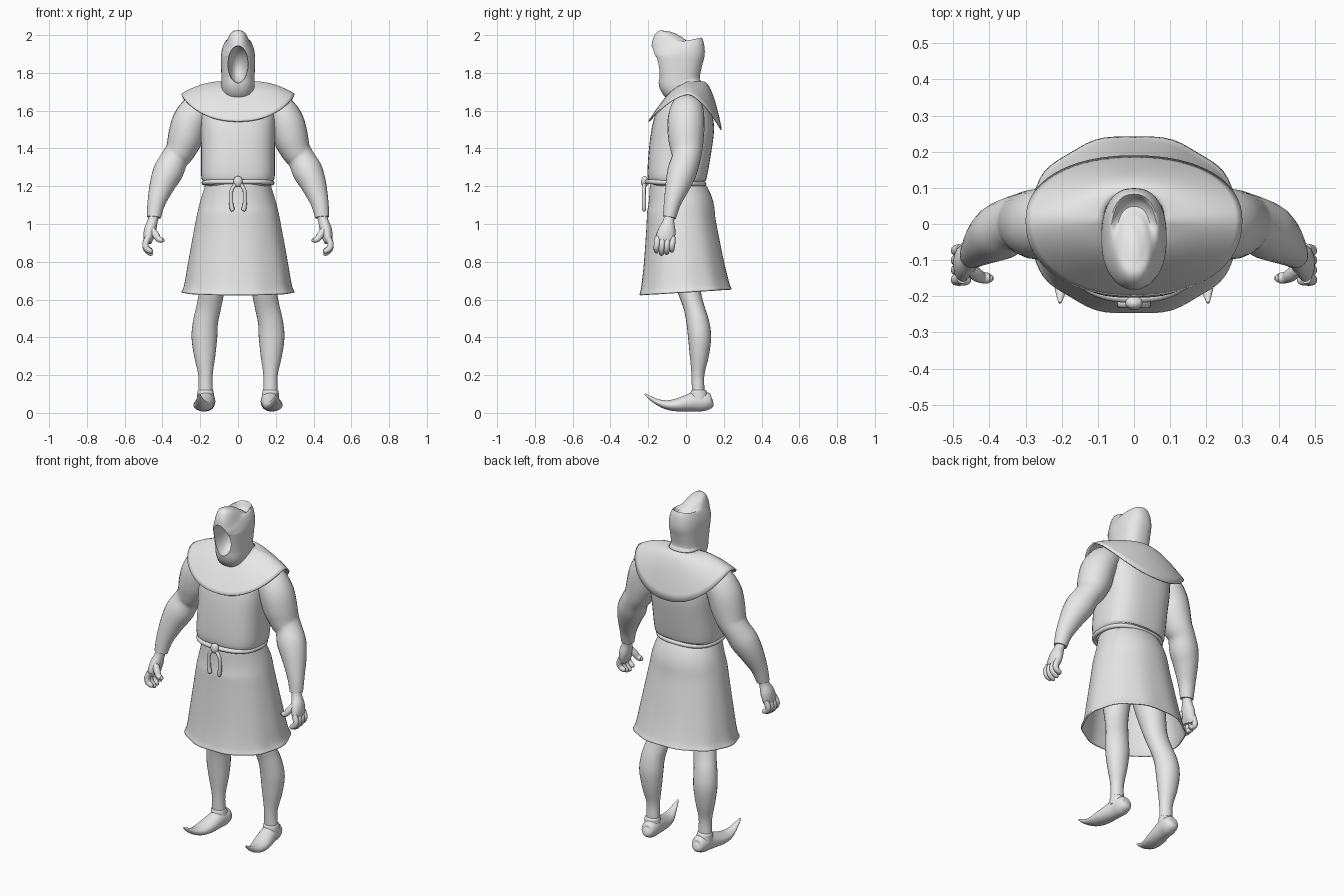
import bpy, bmesh, math
from mathutils import Vector

if "Cube" in bpy.data.objects:
    bpy.data.objects.remove(bpy.data.objects["Cube"])

cloth = bpy.data.materials.new("light_grey")
cloth.use_nodes = True
cloth.diffuse_color = (0.8, 0.8, 0.8, 1)
cloth.node_tree.nodes["Principled BSDF"].inputs["Base Color"].default_value = (0.8, 0.8, 0.8, 1)


def finish(name, bm, thickness=0):
    """Turn a bmesh into a smooth shaded object."""
    bmesh.ops.recalc_face_normals(bm, faces=bm.faces)
    mesh = bpy.data.meshes.new(name)
    bm.to_mesh(mesh)
    bm.free()
    mesh.materials.append(cloth)
    obj = bpy.data.objects.new(name, mesh)
    bpy.context.collection.objects.link(obj)
    bpy.ops.object.select_all(action='DESELECT')
    obj.select_set(True)
    bpy.context.view_layer.objects.active = obj
    bpy.ops.object.shade_smooth_by_angle(angle=math.radians(45))
    if thickness:
        mod = obj.modifiers.new("thickness", 'SOLIDIFY')
        mod.thickness = thickness
    return obj


def spline(points, steps):
    """Catmull-Rom interpolation through rows of values."""
    rows = [Vector(p) for p in points]
    rows = [2 * rows[0] - rows[1]] + rows + [2 * rows[-1] - rows[-2]]
    out = []
    for a, b, c, d in zip(rows, rows[1:], rows[2:], rows[3:]):
        for i in range(steps):
            t = i / steps
            out.append(0.5 * (2 * b + (c - a) * t + (2 * a - 5 * b + 4 * c - d) * t ** 2
                              + (3 * b - a - 3 * c + d) * t ** 3))
    return out + [rows[-2]]


def skin(bm, rings, cap=True):
    """Bridge rings of points, optionally closing both ends."""
    loops = [[bm.verts.new(p) for p in ring] for ring in rings]
    n = len(loops[0])
    for a, b in zip(loops, loops[1:]):
        for i in range(n):
            j = (i + 1) % n
            bm.faces.new((a[i], a[j], b[j], b[i]))
    if cap:
        bm.faces.new(loops[0])
        bm.faces.new(loops[-1])


def superellipse(angle, power):
    c, s = math.cos(angle), math.sin(angle)
    return (math.copysign(abs(c) ** (2 / power), c), math.copysign(abs(s) ** (2 / power), s))


def loft(name, points, side=1, segs=24, steps=4, power=2, cap=True, thickness=0, fold=None):
    """Sweep rows of x, y, z, half width, half depth; rings follow the path."""
    rows = spline(points, steps)
    centres = [Vector(r[:3]) for r in rows]
    rings = []
    for k, (row, c) in enumerate(zip(rows, centres)):
        tangent = (centres[min(k + 1, len(rows) - 1)] - centres[max(k - 1, 0)]).normalized()
        u = (Vector((1, 0, 0)) - tangent * tangent.x).normalized()
        v = tangent.cross(u)
        ring = []
        for i in range(segs):
            a = math.tau * i / segs
            cu, sv = superellipse(a, power)
            grow = fold(a, k / (len(rows) - 1)) if fold else 1
            p = c + (u * cu * row[3] + v * sv * row[4]) * grow
            ring.append((p.x * side, p.y, p.z))
        rings.append(ring)
    bm = bmesh.new()
    skin(bm, rings, cap)
    return finish(name, bm, thickness)


def body(name, rows, **options):
    """Upright loft from rows of z, half width, front y, back y."""
    return loft(name, [(0, (f + b) / 2, z, w, (b - f) / 2) for z, w, f, b in rows], **options)


# Tunic: bloused torso above the belt
body("torso", [(1.2, .165, -.17, .07), (1.225, .185, -.195, .095), (1.26, .195, -.205, .11),
               (1.4, .195, -.195, .135), (1.52, .2, -.175, .15), (1.6, .2, -.14, .14),
               (1.67, .19, -.08, .1), (1.7, .13, -.05, .08)], power=2.7, segs=40)

# Skirt: open shell with soft folds that deepen towards the hem
body("skirt", [(1.23, .165, -.18, .08), (1.2, .175, -.195, .095), (1.1, .205, -.205, .145),
               (1, .226, -.21, .16), (.8, .262, -.225, .2), (.68, .282, -.24, .23),
               (.64, .297, -.25, .245)],
     segs=72, cap=False, power=2.1, thickness=.008,
     fold=lambda a, t: 1 + .012 * t * t * math.cos(10 * a))

# Mantle: draped collar with a rim dipping at the front and back
rings = []
for k in range(13):
    t = k / 12
    ring = []
    for i in range(64):
        a = math.tau * i / 64
        c, s = superellipse(a, 2.2)
        front = max(0, -math.sin(a))
        top = 1.755 - .045 * front
        rim = 1.69 - abs(math.sin(a)) ** 1.5 * (.145 if front else .19)
        mix = t ** (2 - .8 * front)
        ring.append((c * (.085 + .215 * t), .01 + s * (.08 + (.13 if front else .1) * t),
                     top + (rim - top) * mix))
    rings.append(ring)
bm = bmesh.new()
skin(bm, rings, cap=False)
finish("mantle", bm, .008)

# Hood with a hollow oval face opening
hood = body("hood", [(1.68, .095, -.06, .1), (1.72, .09, -.085, .088), (1.745, .088, -.14, .078),
                     (1.78, .088, -.147, .074), (1.85, .09, -.163, .088), (1.9, .089, -.175, .1),
                     (1.94, .078, -.186, .094), (1.97, .06, -.178, .074), (1.99, .036, -.125, .035),
                     (2, .008, -.06, -.02)], power=2.4, segs=48)
bm = bmesh.new()
bmesh.ops.create_uvsphere(bm, u_segments=40, v_segments=24, radius=1)
for v in bm.verts:
    v.co = (v.co.x * .054, v.co.y * .12 - .165 - .2 * v.co.z * .098, v.co.z * .098 + 1.845)
cutter = finish("face_opening_cutter", bm)
cutter.hide_render = True
cut = hood.modifiers.new("face_opening", 'BOOLEAN')
cut.operation = 'DIFFERENCE'
cut.solver = 'EXACT'
cut.object = cutter
bpy.ops.object.select_all(action='DESELECT')
hood.select_set(True)
bpy.context.view_layer.objects.active = hood
bpy.ops.object.modifier_apply(modifier=cut.name)
bpy.data.objects.remove(cutter)
bpy.ops.object.shade_smooth_by_angle(angle=math.radians(40))

# Rope belt, knot and hanging ends
bm = bmesh.new()
rope = []
for i in range(65):
    a = math.tau * (i % 64) / 64
    c, s = superellipse(a, 2.5)
    centre = Vector((.18 * c, -.055 + .15 * s, 1.218 - .006 * s))
    out = Vector((c, s, 0)).normalized()
    rope.append([centre + .013 * (out * math.cos(b) + Vector((0, 0, 1)) * math.sin(b))
                 for b in [math.tau * j / 10 for j in range(10)]])
skin(bm, rope, cap=False)
bmesh.ops.remove_doubles(bm, verts=bm.verts, dist=.0005)
finish("rope_belt", bm)
loft("belt_knot", [(0, -.215, 1.252, .006, .006), (0, -.217, 1.243, .02, .016),
                   (0, -.218, 1.224, .024, .02), (0, -.217, 1.205, .018, .016),
                   (0, -.215, 1.197, .006, .006)])

for side, label in ((1, "left"), (-1, "right")):
    loft(label + "_rope_end", [(.004, -.217, 1.215, .01, .01), (.022, -.222, 1.2, .01, .01),
                               (.036, -.223, 1.17, .01, .01), (.036, -.222, 1.11, .011, .011),
                               (.03, -.222, 1.075, .012, .01), (.028, -.222, 1.068, .004, .004)],
         side, segs=12)

    # Arm with a full sleeve narrowing to a cuff
    loft(label + "_sleeve", [(.17, .01, 1.62, .07, .075), (.215, .005, 1.6, .088, .09),
                             (.255, 0, 1.54, .094, .098), (.278, 0, 1.46, .093, .095),
                             (.305, .003, 1.39, .08, .084), (.335, 0, 1.345, .073, .076),
                             (.368, -.02, 1.28, .08, .078), (.4, -.042, 1.21, .068, .067),
                             (.43, -.07, 1.12, .049, .047), (.442, -.083, 1.06, .04, .038),
                             (.445, -.088, 1.035, .037, .035)], side)

    # Hand: palm, four curled fingers and a thumb
    loft(label + "_palm", [(.444, -.086, 1.05, .026, .028), (.452, -.092, 1.015, .027, .03),
                           (.465, -.1, .97, .032, .045), (.474, -.11, .925, .027, .05),
                           (.476, -.114, .9, .018, .044)], side)
    for i in range(4):
        y = -.15 + .027 * i
        drop = .012 * abs(i - 1.3)
        loft(label + "_finger_%d" % (i + 1),
             [(.476, y, .93, .016, .015), (.49, y - .004, .895, .017, .016),
              (.484, y - .006, .862 + drop / 2, .016, .015),
              (.462, y - .006, .84 + drop, .013, .013),
              (.452, y - .006, .836 + drop, .005, .005)], side, segs=12, steps=3)
    loft(label + "_thumb", [(.46, -.12, .975, .018, .018), (.438, -.138, .945, .019, .019),
                            (.42, -.148, .92, .016, .016), (.4, -.15, .915, .014, .014),
                            (.39, -.15, .917, .005, .005)], side, segs=12)

    # Leg from hip to ankle
    loft(label + "_leg", [(.09, -.03, 1.05, .085, .1), (.115, -.01, .85, .085, .09),
                          (.137, .015, .66, .068, .062), (.155, .042, .56, .065, .055),
                          (.172, .062, .48, .066, .06), (.178, .072, .4, .068, .061),
                          (.176, .07, .3, .056, .05), (.172, .063, .2, .038, .034),
                          (.172, .065, .1, .039, .034)], side)

    # Soft shoe with a curled pointed toe and an ankle opening
    loft(label + "_shoe", [(.165, .143, .06, .012, .012), (.165, .132, .058, .034, .036),
                           (.166, .1, .061, .046, .051), (.17, .05, .06, .047, .052),
                           (.178, 0, .05, .05, .043), (.186, -.05, .042, .05, .034),
                           (.193, -.1, .042, .042, .025), (.199, -.15, .057, .026, .016),
                           (.203, -.19, .08, .014, .01), (.205, -.218, .1, .004, .004)], side)
    loft(label + "_shoe_collar", [(.171, .068, .07, .046, .052), (.172, .068, .1, .044, .046),
                                  (.172, .068, .118, .042, .04), (.172, .068, .122, .034, .032)], side)
